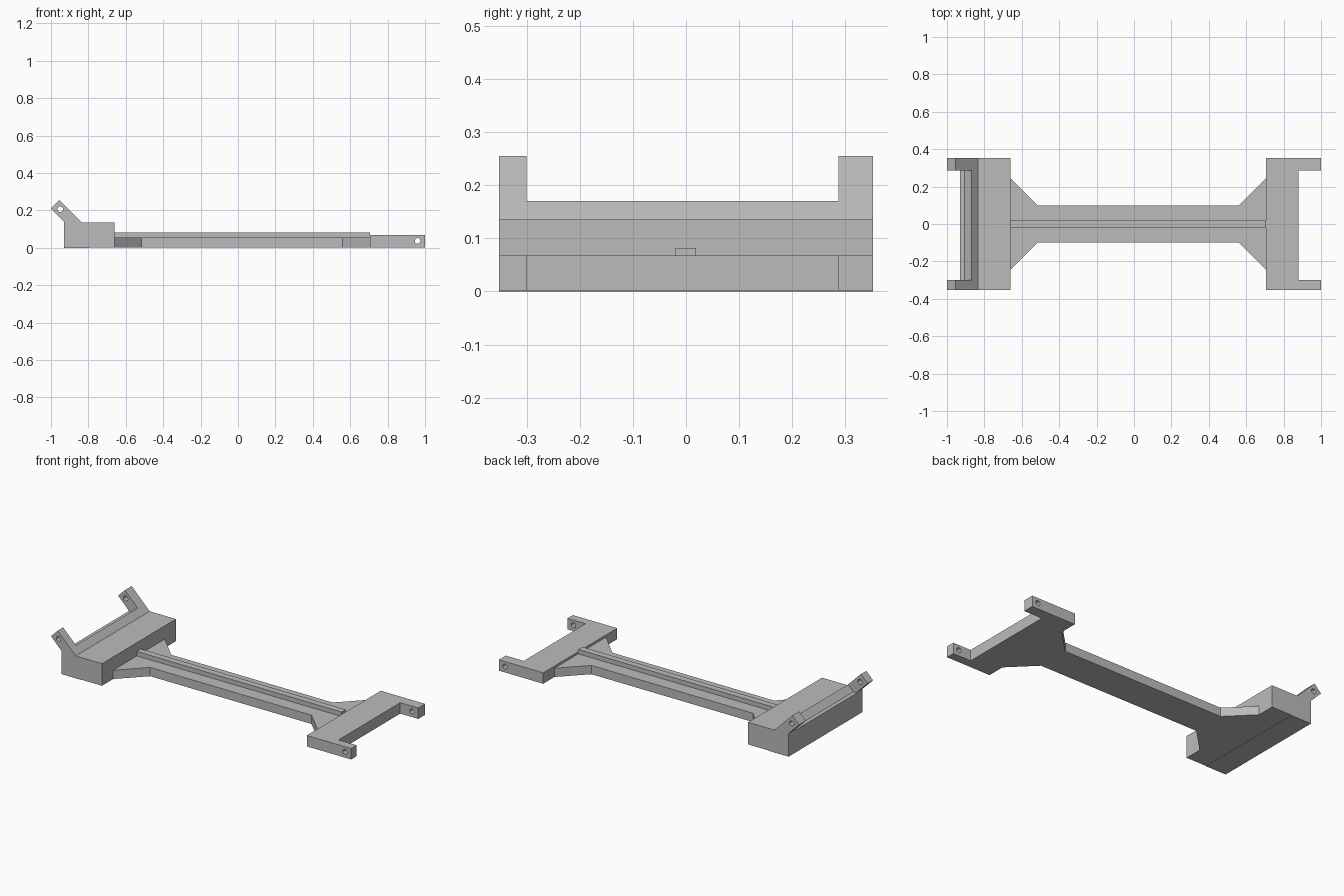
import bpy, bmesh
from math import cos, sin, tau
from mathutils import Vector

cube = bpy.data.objects.get("Cube")
if cube:
    bpy.data.objects.remove(cube, do_unlink=True)

grey = bpy.data.materials.new("plain grey")
grey.use_nodes = True
colour = (0.5, 0.5, 0.5, 1)
grey.diffuse_color = colour
grey.node_tree.nodes["Principled BSDF"].inputs["Base Color"].default_value = colour


def prism(name, outline, low, high, axis):
    """Extrude a 2D outline along y (outline in xz) or z (outline in xy)."""
    place = (lambda p, d: (p[0], d, p[1])) if axis == "y" else (lambda p, d: (p[0], p[1], d))
    bm = bmesh.new()
    face = bm.faces.new([bm.verts.new(place(p, low)) for p in outline])
    moved = bmesh.ops.extrude_face_region(bm, geom=[face])["geom"]
    bmesh.ops.translate(bm, vec=Vector(place((0, 0), high - low)),
                        verts=[v for v in moved if isinstance(v, bmesh.types.BMVert)])
    bmesh.ops.recalc_face_normals(bm, faces=bm.faces)
    mesh = bpy.data.meshes.new(name)
    bm.to_mesh(mesh)
    bm.free()
    mesh.materials.append(grey)
    obj = bpy.data.objects.new(name, mesh)
    bpy.context.collection.objects.link(obj)
    return obj


def cut(target, cutter):
    """Subtract the cutter, then discard it."""
    cutter.hide_render = True
    mod = target.modifiers.new("cut", "BOOLEAN")
    mod.operation, mod.solver, mod.object = "DIFFERENCE", "EXACT", cutter
    bpy.context.view_layer.objects.active = target
    bpy.ops.object.modifier_apply(modifier=mod.name)
    bpy.data.objects.remove(cutter, do_unlink=True)


def drill(target, x, z, radius=0.015, sides=24):
    ring = [(x + radius * cos(tau * i / sides), z + radius * sin(tau * i / sides))
            for i in range(sides)]
    cut(target, prism("hole_cutter", ring, -0.5, 0.5, "y"))


HALF = 0.352           # half depth of both end blocks
NOTCH = (-0.30, 0.287)  # gap between the paired arms
BASE = 0.002           # underside of the plate and low block

# Tall end block with two angled arms
tall = prism("tall_end_block", [
    (-0.93, 0), (-0.795, 0), (-0.795, BASE), (-0.66, BASE), (-0.66, 0.135),
    (-0.835, 0.135), (-0.955, 0.255), (-1.0, 0.21), (-0.93, 0.14)], -HALF, HALF, "y")
cut(tall, prism("arm_gap_cutter", [
    (-0.87, 0.17), (-0.905, 0.135), (-0.95, 0.135), (-1.1, 0.2),
    (-0.95, 0.35), (-0.8, 0.24)], *NOTCH, "y"))
drill(tall, -0.95, 0.206)

# Low end block with two straight arms
low_gap, high_gap = NOTCH
low = prism("low_end_block", [
    (0.705, -HALF), (1, -HALF), (1, low_gap), (0.88, low_gap),
    (0.88, high_gap), (1, high_gap), (1, HALF), (0.705, HALF)], BASE, 0.068, "z")
drill(low, 0.96, 0.037)

# Connecting plate, flared at both ends
side = [(-0.66, 0.245), (-0.515, 0.1), (0.56, 0.1), (0.705, 0.245)]
prism("connecting_plate", side + [(x, -y) for x, y in reversed(side)], BASE, 0.055, "z")

# Stiffening rail along the middle of the plate
prism("centre_rail", [(-0.66, -0.02), (0.705, -0.02), (0.705, 0.019), (-0.66, 0.019)],
      0.055, 0.082, "z")
